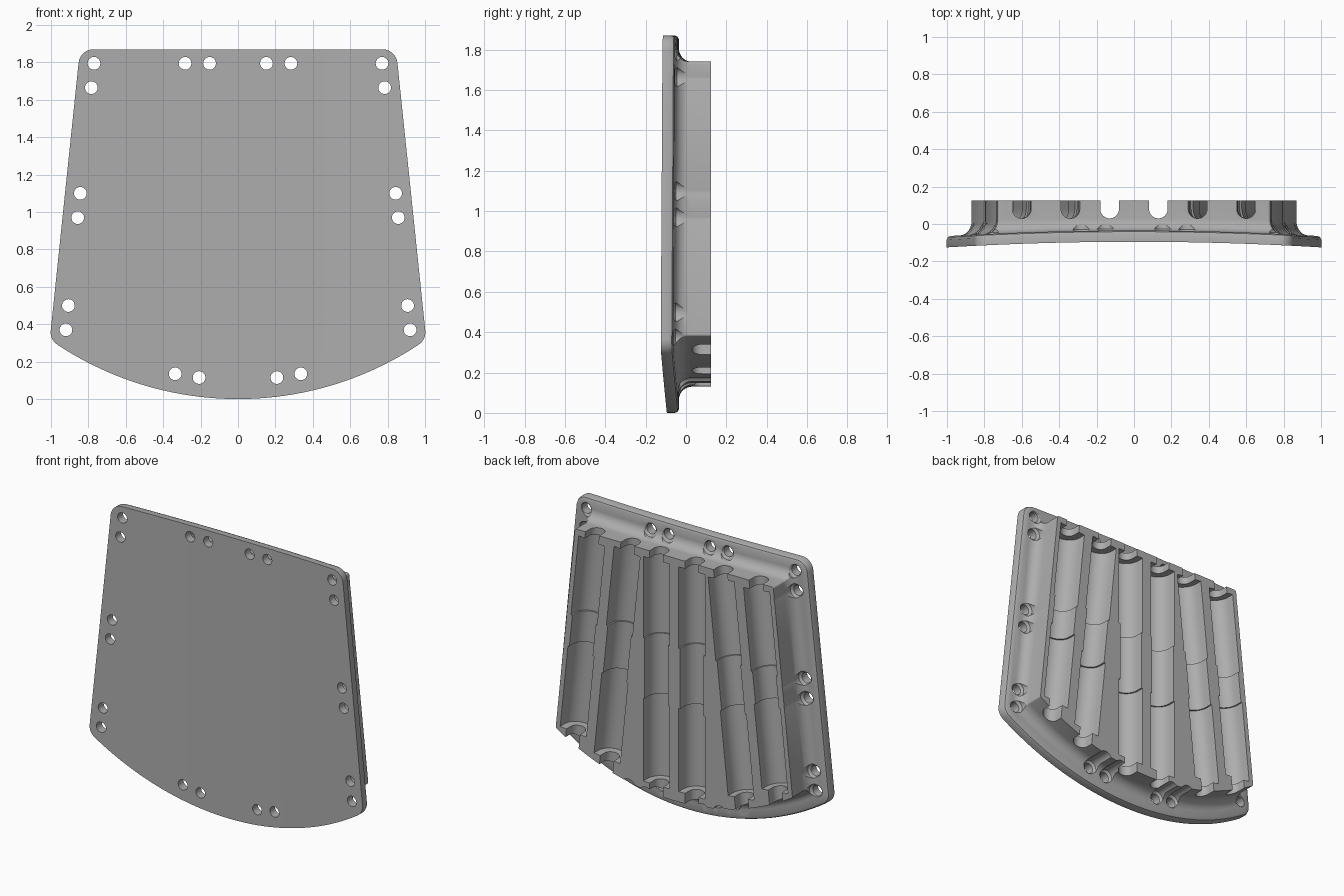
import bpy, bmesh, math
from mathutils import Vector

cube = bpy.data.objects.get("Cube")
if cube:
    bpy.data.objects.remove(cube, do_unlink=True)

TILT = math.atan(0.104)          # lean of the plate sides
SIDE = 1.0338                    # distance of the side line from the origin
TOP, ARC = 1.87, 1.75            # top height, radius of the curved bottom
BACK = 0.125


def arc(cx, cz, r, a0, a1, n):
    steps = [a0 + (a1 - a0) * i / n for i in range(n + 1)]
    return [(cx + r * math.cos(a), cz + r * math.sin(a)) for a in steps]


def outline(d):
    """Plate outline (x, z), moved inward by d."""
    r = max(0.08 - d, 0.012)
    k = SIDE - d - r
    tz = TOP - d - r
    tx = (k - math.sin(TILT) * tz) / math.cos(TILT)
    h = k - math.sin(TILT) * ARC
    s = math.sqrt((ARC - d - r) ** 2 - h * h)
    bx = h * math.cos(TILT) + s * math.sin(TILT)
    bz = ARC + h * math.sin(TILT) - s * math.cos(TILT)
    low = math.atan2(bz - ARC, bx)
    half = arc(tx, tz, r, math.pi / 2, TILT, 8)
    half += arc(bx, bz, r, TILT, low, 8)
    half += arc(0, ARC, ARC - d, low, -math.pi / 2, 20)[1:]
    return half + [(-x, z) for x, z in reversed(half[:-1])]


def loft(bm, loops):
    """Skin a stack of equal loops and cap both ends."""
    rings = [[bm.verts.new(p) for p in loop] for loop in loops]
    n = len(rings[0])
    for a, b in zip(rings, rings[1:]):
        for i in range(n):
            j = (i + 1) % n
            bm.faces.new((a[i], a[j], b[j], b[i]))
    bm.faces.new(rings[0])
    bm.faces.new(rings[-1])


def make_object(name, bm):
    bmesh.ops.recalc_face_normals(bm, faces=bm.faces[:])
    mesh = bpy.data.meshes.new(name)
    bm.to_mesh(mesh)
    bm.free()
    obj = bpy.data.objects.new(name, mesh)
    bpy.context.collection.objects.link(obj)
    return obj


# Plate with rounded rim, concave fillet and raised block
levels = [(0, -0.095), (0, -0.055), (0.006, -0.041), (0.02, -0.035)]
for i in range(9):
    t = math.pi / 2 * i / 8
    levels.append((0.065 + 0.065 * math.sin(t), 0.03 - 0.065 * math.cos(t)))
levels.append((0.13, BACK))
bm = bmesh.new()
loft(bm, [[(x, y, z) for x, z in outline(d)] for d, y in levels])

# Bow the plate gently from side to side
for i in range(-9, 10):
    bmesh.ops.bisect_plane(bm, geom=bm.verts[:] + bm.edges[:] + bm.faces[:],
                           plane_co=(i / 10, 0, 0), plane_no=(1, 0, 0), dist=1e-5)
for v in bm.verts:
    v.co.y -= 0.03 * v.co.x ** 2 * min(1, (BACK - v.co.y) / 0.16)
holder = make_object("holder_plate", bm)

# Stepped channels: narrow neck, wide bay, middle, wide bay, narrow neck
NECK, BAY, MID = 0.05, 0.096, 0.086
bm = bmesh.new()
for top_x, slope, end_z in ((0.13, 0, 0.2), (0.34, 0.104, 0.28), (0.6, 0.104, 0.39)):
    stations = [(1.95, NECK), (1.69, NECK), (1.69, BAY), (1.15, BAY), (1.15, MID),
                (end_z + 0.55, MID), (end_z + 0.55, BAY), (end_z, BAY),
                (end_z, NECK), (0.0, NECK)]
    for side in (1, -1):
        down = Vector((slope * side, 0, -1))
        across = Vector((1, 0, slope * side)).normalized()
        loops = []
        for z, r in stations:
            centre = Vector((top_x * side, 0, 1.74)) + down * (1.74 - z)
            u_shape = [(r, 0.2)] + arc(0, 0.08, r, 0, -math.pi, 20) + [(-r, 0.2)]
            loops.append([centre + across * u + Vector((0, y, 0)) for u, y in u_shape])
        loft(bm, loops)
channels = make_object("channel_cutter", bm)

# Screw holes with a round recess on the back
HOLES = [(0.77, 1.795), (0.784, 1.665), (0.283, 1.795), (0.152, 1.795),
         (0.843, 1.1), (0.857, 0.97), (0.907, 0.5), (0.92, 0.37),
         (0.336, 0.135), (0.208, 0.115)]
bm = bmesh.new()
for hx, hz in HOLES:
    seat = -0.039 - 0.03 * hx ** 2
    for side in (1, -1):
        loft(bm, [[(x, y, z) for x, z in arc(hx * side, hz, r, 0, math.tau, 24)[:-1]]
                  for y, r in ((-0.3, 0.034), (seat, 0.034), (seat + 0.012, 0.05), (0.3, 0.05))])
holes = make_object("hole_cutter", bm)

# Cut and discard the cutters
bpy.ops.object.select_all(action='DESELECT')
bpy.context.view_layer.objects.active = holder
holder.select_set(True)
for cutter in (channels, holes):
    cutter.hide_render = True
    mod = holder.modifiers.new(cutter.name, 'BOOLEAN')
    mod.operation = 'DIFFERENCE'
    mod.solver = 'EXACT'
    mod.object = cutter
    bpy.ops.object.modifier_apply(modifier=mod.name)
    bpy.data.objects.remove(cutter, do_unlink=True)

# Single grey material
grey = bpy.data.materials.new("plain_grey")
grey.use_nodes = True
colour = (0.42, 0.42, 0.42, 1)
grey.diffuse_color = colour
grey.node_tree.nodes["Principled BSDF"].inputs["Base Color"].default_value = colour
holder.data.materials.clear()
holder.data.materials.append(grey)
bpy.ops.object.shade_smooth_by_angle(angle=math.radians(30))
